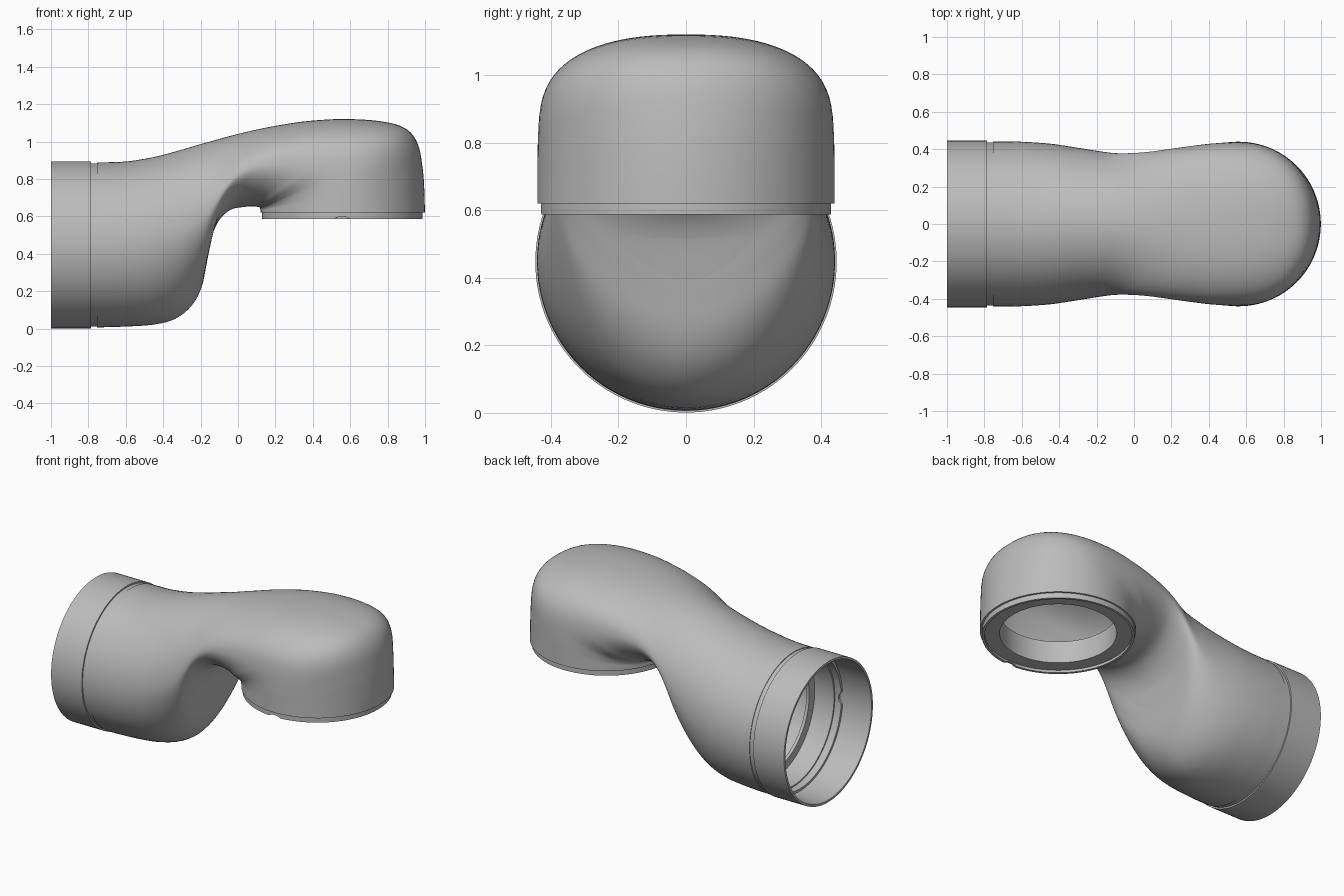
import bpy, bmesh
from math import sin, cos, pi, radians, copysign
from mathutils import Vector

if "Cube" in bpy.data.objects:
    bpy.data.objects.remove(bpy.data.objects["Cube"])

SEG = 96
GREY = (0.5, 0.5, 0.5, 1)
grey = bpy.data.materials.new("Satin grey")
grey.use_nodes = True
grey.diffuse_color = GREY
bsdf = next(n for n in grey.node_tree.nodes if n.type == "BSDF_PRINCIPLED")
bsdf.inputs["Base Color"].default_value = GREY


def skin_loop(name, rings):
    """Join rings of points into one closed, hollow solid."""
    bm = bmesh.new()
    loops = [[bm.verts.new(p) for p in ring] for ring in rings]
    for a, b in zip(loops, loops[1:] + loops[:1]):
        for i in range(SEG):
            j = (i + 1) % SEG
            bm.faces.new((a[i], a[j], b[j], b[i]))
    bmesh.ops.recalc_face_normals(bm, faces=bm.faces)
    mesh = bpy.data.meshes.new(name)
    bm.to_mesh(mesh)
    bm.free()
    mesh.materials.append(grey)
    obj = bpy.data.objects.new(name, mesh)
    bpy.context.collection.objects.link(obj)
    bpy.ops.object.select_all(action="DESELECT")
    bpy.context.view_layer.objects.active = obj
    obj.select_set(True)
    bpy.ops.object.shade_smooth_by_angle(angle=radians(35))


def lathe(name, profile, centre, axis, side, notch):
    """Revolve (radius, height) points; notch = (profile indices, shift)."""
    rings = []
    for k, (r, h) in enumerate(profile):
        ring = []
        for i in range(SEG):
            a = 2 * pi * (i + 0.5) / SEG
            lift = notch[1] if k in notch[0] and i in (0, SEG - 1) else 0
            ring.append(centre + axis * (h + lift)
                        + Vector((0, -1, 0)) * r * cos(a) + side * r * sin(a))
        rings.append(ring)
    skin_loop(name, rings)


def smooth_path(keys, steps):
    """Catmull-Rom interpolation through key tuples."""
    pts = [Vector(k) for k in keys]
    pts = [2 * pts[0] - pts[1]] + pts + [2 * pts[-1] - pts[-2]]
    out = []
    for p, a, b, n in zip(pts, pts[1:], pts[2:], pts[3:]):
        for s in range(steps):
            t = s / steps
            out.append(a + (b - p) * (t / 2) + (2 * p - 5 * a + 4 * b - n) * (t * t / 2)
                       + (3 * a - p - 3 * b + n) * (t ** 3 / 2))
    return out + [pts[-2]]


def section(key, inset):
    """Rounded cross-section between an upper and a lower profile point."""
    top, low = Vector((key[0], 0, key[1])), Vector((key[2], 0, key[3]))
    mid, half = (top + low) / 2, (top - low) / 2
    half *= 1 - inset / half.length
    width = Vector((0, key[4] - inset, 0))
    ring = []
    for i in range(SEG):
        c, s = cos(2 * pi * i / SEG), sin(2 * pi * i / SEG)
        power = 2 / (key[5] if c > 0 else key[6])
        ring.append(mid + half * copysign(abs(c) ** power, c)
                    + width * copysign(abs(s) ** power, s))
    return ring


# Bent hollow body: upper x, z; lower x, z; half width; upper, lower squareness
stations = [
    (-.755, .888, -.755, .006, .441, 2, 2),
    (-.60, .893, -.62, .010, .440, 2, 2),
    (-.45, .917, -.46, .020, .430, 2, 1.96),
    (-.33, .948, -.34, .050, .413, 2, 1.86),
    (-.22, .980, -.25, .120, .397, 2, 1.76),
    (-.12, 1.008, -.195, .22, .385, 2, 1.7),
    (-.04, 1.03, -.165, .36, .379, 2, 1.7),
    (.04, 1.05, -.14, .49, .378, 2, 1.72),
    (.12, 1.068, -.10, .58, .380, 2.05, 1.76),
    (.22, 1.087, -.04, .635, .387, 2.12, 1.82),
    (.36, 1.108, .03, .65, .401, 2.25, 1.92),
    (.55, 1.12, .085, .652, .417, 2.4, 2.1),
    (.75, 1.11, .11, .65, .429, 2.4, 2.3),
    (.89, 1.073, .117, .645, .435, 2.3, 2.25),
    (.96, .99, .119, .64, .438, 2.2, 2.1),
    (.988, .85, .12, .634, .440, 2.05, 2),
    (.997, .72, .12, .627, .440, 2, 2),
    (.999, .62, .12, .62, .440, 2, 2),
]
path = smooth_path(stations, 5)
skin_loop("bent_body", [section(k, 0) for k in path]
          + [section(k, .035) for k in reversed(path)])

# Side collar with outer groove and stepped bore
lathe("side_collar",
      [(.446, -1), (.446, -.785), (.437, -.785), (.437, -.755), (.42, -.755),
       (.42, -.60), (.35, -.60), (.35, -.62), (.415, -.62), (.415, -.80),
       (.43, -.80), (.432, -1)],
      Vector((0, 0, .447)), Vector((1, 0, 0)), Vector((0, 0, 1)), ((9, 10), .02))

# Lower flange with raised lip, recessed face and inner tube
lathe("lower_flange",
      [(.43, .635), (.43, .587), (.415, .587), (.415, .603), (.33, .603),
       (.33, .74), (.345, .74), (.345, .635)],
      Vector((.557, 0, 0)), Vector((0, 0, 1)), Vector((1, 0, 0)), ((1, 2), .012))
